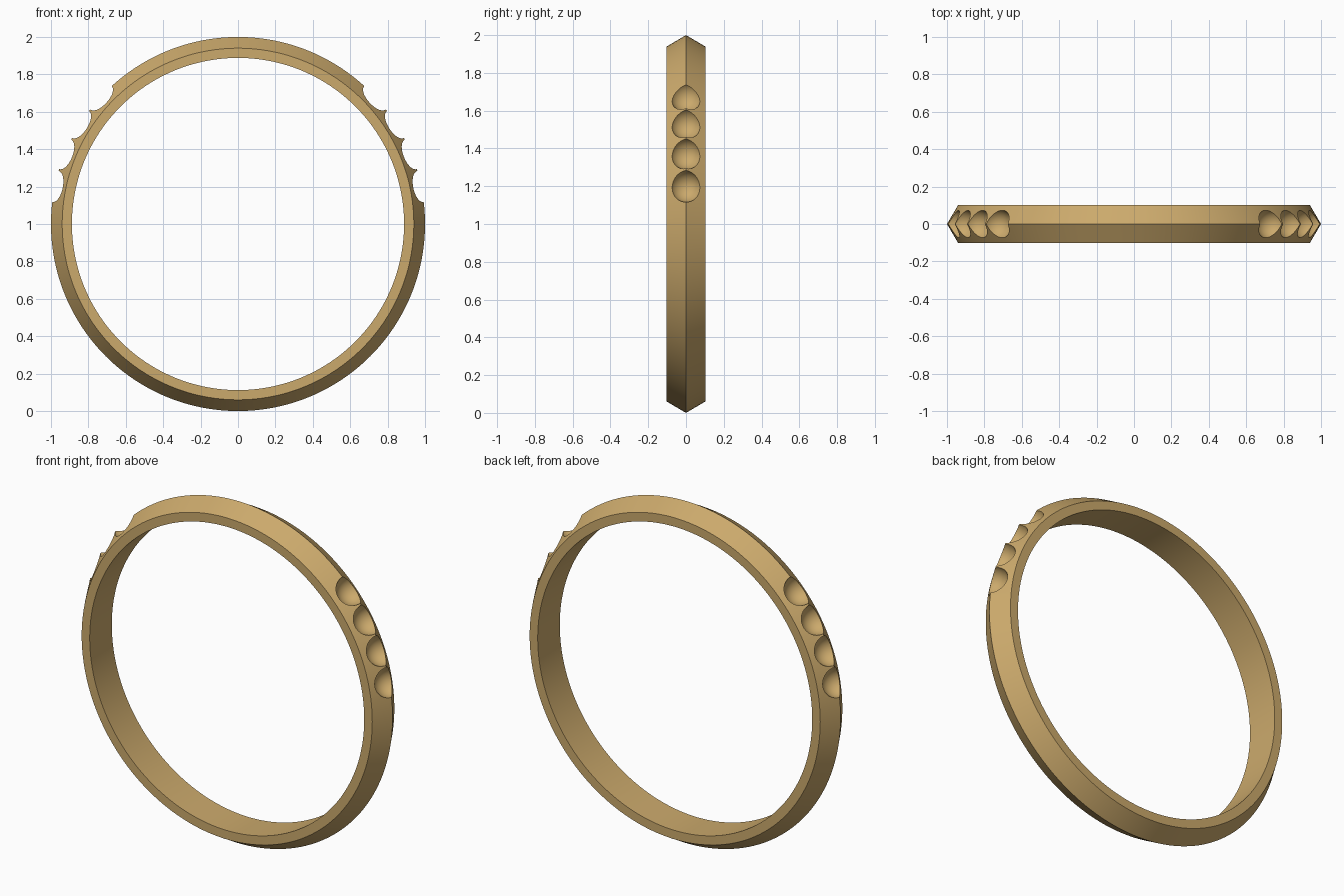
import bpy, bmesh, math
from mathutils import Matrix, Vector

if "Cube" in bpy.data.objects:
    bpy.data.objects.remove(bpy.data.objects["Cube"])

SEG = 192
CENTRE = Vector((0, 0, 1))


def add_object(name, bm):
    bmesh.ops.recalc_face_normals(bm, faces=bm.faces)
    mesh = bpy.data.meshes.new(name)
    bm.to_mesh(mesh)
    bm.free()
    ob = bpy.data.objects.new(name, mesh)
    bpy.context.collection.objects.link(ob)
    return ob


# Ring band: knife-edge cross-section (radius, y) swept around the y axis
profile = [(0.888, -0.102), (0.94, -0.102), (1.0, 0), (0.94, 0.102), (0.888, 0.102)]
bm = bmesh.new()
loops = []
for i in range(SEG):
    a = 2 * math.pi * i / SEG
    loops.append([bm.verts.new(CENTRE + Vector((r * math.cos(a), y, r * math.sin(a))))
                  for r, y in profile])
n = len(profile)
for i in range(SEG):
    p, q = loops[i], loops[(i + 1) % SEG]
    for j in range(n):
        bm.faces.new((p[j], p[(j + 1) % n], q[(j + 1) % n], q[j]))
ring = add_object("ring_band", bm)

# Stone seats: four spherical scoops on each shoulder, pole pointing inward
bm = bmesh.new()
for side in (1, -1):
    for k in range(4):
        a = math.radians(11.6 + 10.35 * k)
        d = Vector((side * math.cos(a), 0, math.sin(a)))
        mat = Matrix.Translation(CENTRE + d) @ d.to_track_quat('Z', 'Y').to_matrix().to_4x4()
        bmesh.ops.create_uvsphere(bm, u_segments=48, v_segments=24, radius=0.085, matrix=mat)
cutter = add_object("seat_cutter", bm)
cutter.hide_render = True

# Carve the seats, then smooth while keeping ridge and rim edges sharp
bpy.context.view_layer.objects.active = ring
ring.select_set(True)
mod = ring.modifiers.new("seats", 'BOOLEAN')
mod.operation = 'DIFFERENCE'
mod.solver = 'EXACT'
mod.object = cutter
bpy.ops.object.modifier_apply(modifier=mod.name)
bpy.data.objects.remove(cutter, do_unlink=True)
bpy.ops.object.shade_smooth_by_angle(angle=math.radians(30))

# Gold colour
gold = bpy.data.materials.new("gold")
gold.diffuse_color = (0.6, 0.4, 0.15, 1)
gold.use_nodes = True
gold.node_tree.nodes["Principled BSDF"].inputs["Base Color"].default_value = gold.diffuse_color
ring.data.materials.clear()
ring.data.materials.append(gold)
